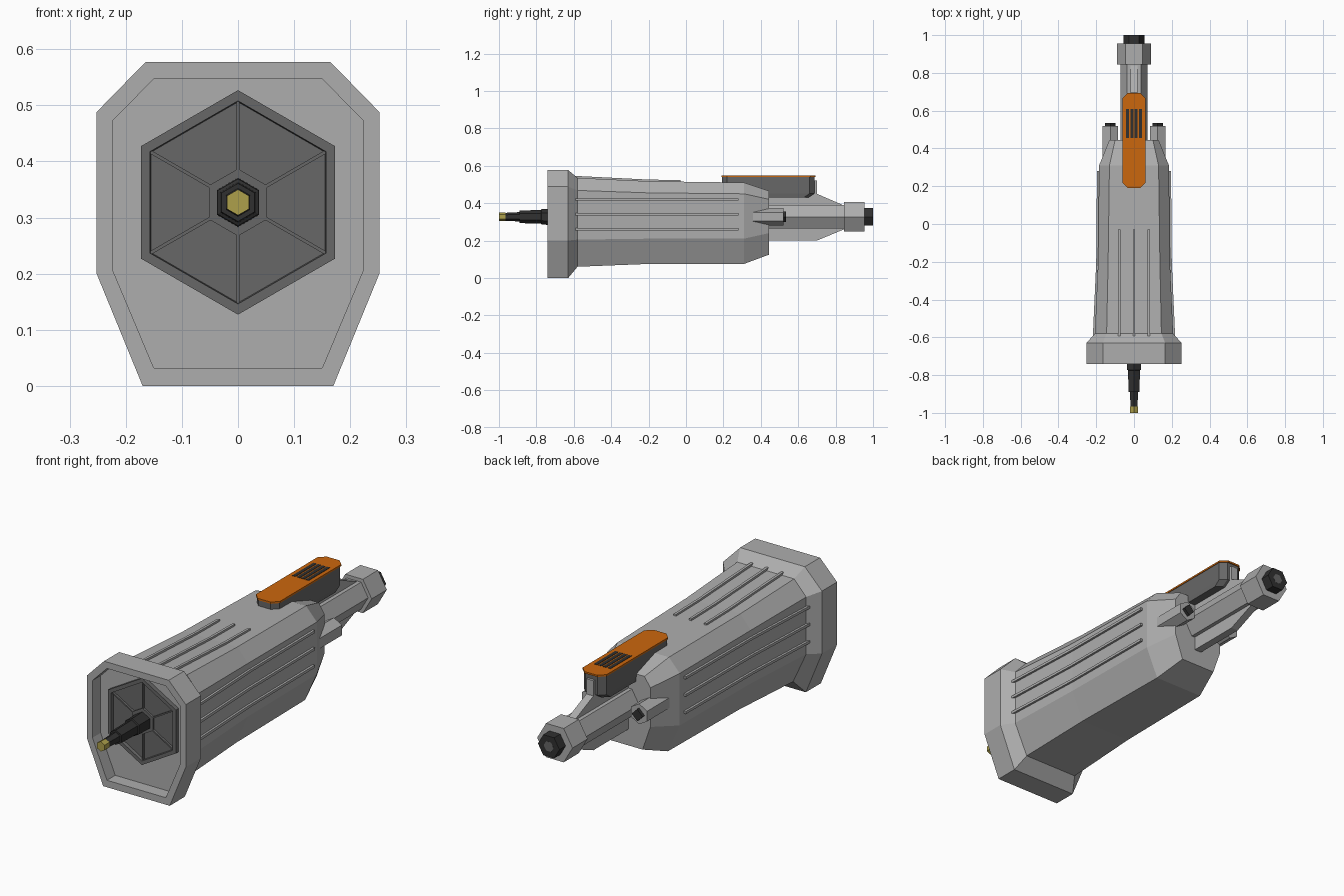
import bpy, bmesh, math

if "Cube" in bpy.data.objects:
    bpy.data.objects.remove(bpy.data.objects["Cube"])

AX = 0.327  # height of the central axis


def mat(name, r, g, b):
    m = bpy.data.materials.new(name)
    m.diffuse_color = (r, g, b, 1)
    m.use_nodes = True
    m.node_tree.nodes["Principled BSDF"].inputs["Base Color"].default_value = m.diffuse_color
    return m


GREY = mat("light grey", 0.42, 0.42, 0.42)
DARK = mat("dark grey", 0.135, 0.135, 0.135)
BLACK = mat("black", 0.03, 0.03, 0.03)
ORANGE = mat("orange", 0.60, 0.135, 0.004)
BRASS = mat("brass", 0.42, 0.35, 0.07)


def loft(name, rings, material):
    """Skin matching rings of points and cap both ends."""
    bm = bmesh.new()
    vs = [[bm.verts.new(p) for p in ring] for ring in rings]
    n = len(vs[0])
    for a, b in zip(vs, vs[1:]):
        for i in range(n):
            j = (i + 1) % n
            bm.faces.new((a[i], a[j], b[j], b[i]))
    bm.faces.new(vs[0])
    bm.faces.new(vs[-1])
    bmesh.ops.recalc_face_normals(bm, faces=bm.faces)
    me = bpy.data.meshes.new(name)
    bm.to_mesh(me)
    bm.free()
    me.materials.append(material)
    ob = bpy.data.objects.new(name, me)
    bpy.context.collection.objects.link(ob)
    return ob


def poly(y, r, n=6, turn=90, x=0, z=AX):
    return [(x + r * math.cos(math.radians(turn + 360 * i / n)), y,
             z + r * math.sin(math.radians(turn + 360 * i / n))) for i in range(n)]


def turned(name, steps, material, **kw):
    return loft(name, [poly(y, r, **kw) for y, r in steps], material)


def box(name, x0, x1, y0, y1, z0, z1, material):
    return loft(name, [[(x0, y0, z), (x1, y0, z), (x1, y1, z), (x0, y1, z)]
                       for z in (z0, z1)], material)


def octa(y, a, zt, w, zc, zl, b, zb):
    right = [(a, y, zt), (w, y, zc), (w, y, zl), (b, y, zb)]
    return right + [(-px, py, pz) for px, py, pz in reversed(right)]


# housing: recessed mouth, flange, tapering body, chamfered rear
inner = (0.15, 0.547, 0.224, 0.472, 0.208, 0.15, 0.032)
outer = (0.165, 0.577, 0.252, 0.488, 0.2, 0.17, 0.0)
loft("housing", [
    octa(-0.68, *inner), octa(-0.74, *inner),
    octa(-0.74, *outer), octa(-0.63, *outer),
    octa(-0.58, 0.145, 0.535, 0.207, 0.468, 0.205, 0.14, 0.06),
    octa(-0.20, 0.137, 0.517, 0.19, 0.455, 0.21, 0.132, 0.075),
    octa(0.31, 0.13, 0.51, 0.185, 0.45, 0.21, 0.125, 0.075),
    octa(0.445, 0.10, 0.465, 0.13, 0.42, 0.24, 0.09, 0.125)], GREY)

# grip ribs on the top and both sides
H = 0.006
for i, x in enumerate((-0.078, 0, 0.078)):
    loft(f"top_rib_{i}", [
        [(x - H, y, z - 0.02), (x + H, y, z - 0.02), (x + H, y, z + 0.009), (x - H, y, z + 0.009)]
        for y, z in ((-0.6, 0.537), (-0.2, 0.517), (-0.03, 0.514))], GREY)
for s in (-1, 1):
    for i, z in enumerate((0.26, 0.34, 0.42)):
        loft(f"side_rib_{s}_{i}", [
            [(s * (w - 0.02), y, z - H), (s * (w + 0.01), y, z - H),
             (s * (w + 0.01), y, z + H), (s * (w - 0.02), y, z + H)]
            for y, w in ((-0.6, 0.208), (-0.2, 0.19), (0.28, 0.186))], GREY)

# hexagonal insert in the mouth, with a rim, hub and six spokes
turned("hex_insert", [(-0.66, 0.2), (-0.70, 0.2), (-0.70, 0.181), (-0.685, 0.179)], DARK)
turned("hex_hub", [(-0.67, 0.06), (-0.695, 0.06)], DARK)
for i in range(6):
    a = math.radians(90 + 60 * i)
    c, s = math.cos(a), math.sin(a)
    loft(f"spoke_{i}", [
        [(r * c - t * s, y, AX + r * s + t * c)
         for t, y in ((-0.003, -0.68), (0.003, -0.68), (0.003, -0.695), (-0.003, -0.695))]
        for r in (0.05, 0.185)], DARK)

# front pin
turned("pin", [(-0.68, 0.044), (-0.772, 0.042), (-0.775, 0.036), (-0.89, 0.034),
               (-0.89, 0.025), (-0.97, 0.021)], BLACK)
turned("pin_tip", [(-0.965, 0.023), (-1.0, 0.023)], BRASS)

# rear tube, nut and end plug
turned("rear_tube", [(0.40, 0.072), (0.86, 0.072)], GREY, turn=0)
turned("rear_nut", [(0.845, 0.09), (0.955, 0.09)], GREY, turn=0)
turned("end_plug", [(0.94, 0.055), (1.0, 0.055)], BLACK, turn=0)
turned("end_plug_center", [(0.99, 0.025), (1.0005, 0.025)], DARK, turn=0)

# upright web stiffening the tube above and below
web = [(0.40, 0.2), (0.70, 0.2), (0.85, 0.262), (0.85, 0.385), (0.70, 0.45),
       (0.70, 0.52), (0.40, 0.52)]
loft("web", [[(x, y, z) for y, z in web] for x in (-0.018, 0.018)], GREY)

# side bosses with diamond caps
for s in (-1, 1):
    turned(f"side_boss_{s}", [(0.30, 0.047), (0.52, 0.047)], GREY, x=s * 0.125)
    turned(f"boss_cap_{s}", [(0.51, 0.028), (0.534, 0.028)], BLACK, n=4, x=s * 0.125)


# lever: dark block with an orange top plate and dark grip slots
def outline(z, w, y0, y1, c):
    return [(w - c, y0, z), (w, y0 + c, z), (w, y1 - c, z), (w - c, y1, z),
            (c - w, y1, z), (-w, y1 - c, z), (-w, y0 + c, z), (c - w, y0, z)]


loft("lever", [outline(0.43, 0.056, 0.195, 0.655, 0.025),
               outline(0.452, 0.058, 0.193, 0.688, 0.027),
               outline(0.54, 0.058, 0.193, 0.688, 0.027)], DARK)
loft("lever_top", [outline(0.539, 0.061, 0.19, 0.693, 0.028),
                   outline(0.547, 0.061, 0.19, 0.693, 0.028)], ORANGE)
for i, x in enumerate((-0.034, -0.0113, 0.0113, 0.034)):
    box(f"grip_slot_{i}", x - 0.008, x + 0.008, 0.455, 0.61, 0.545, 0.5485, BLACK)
